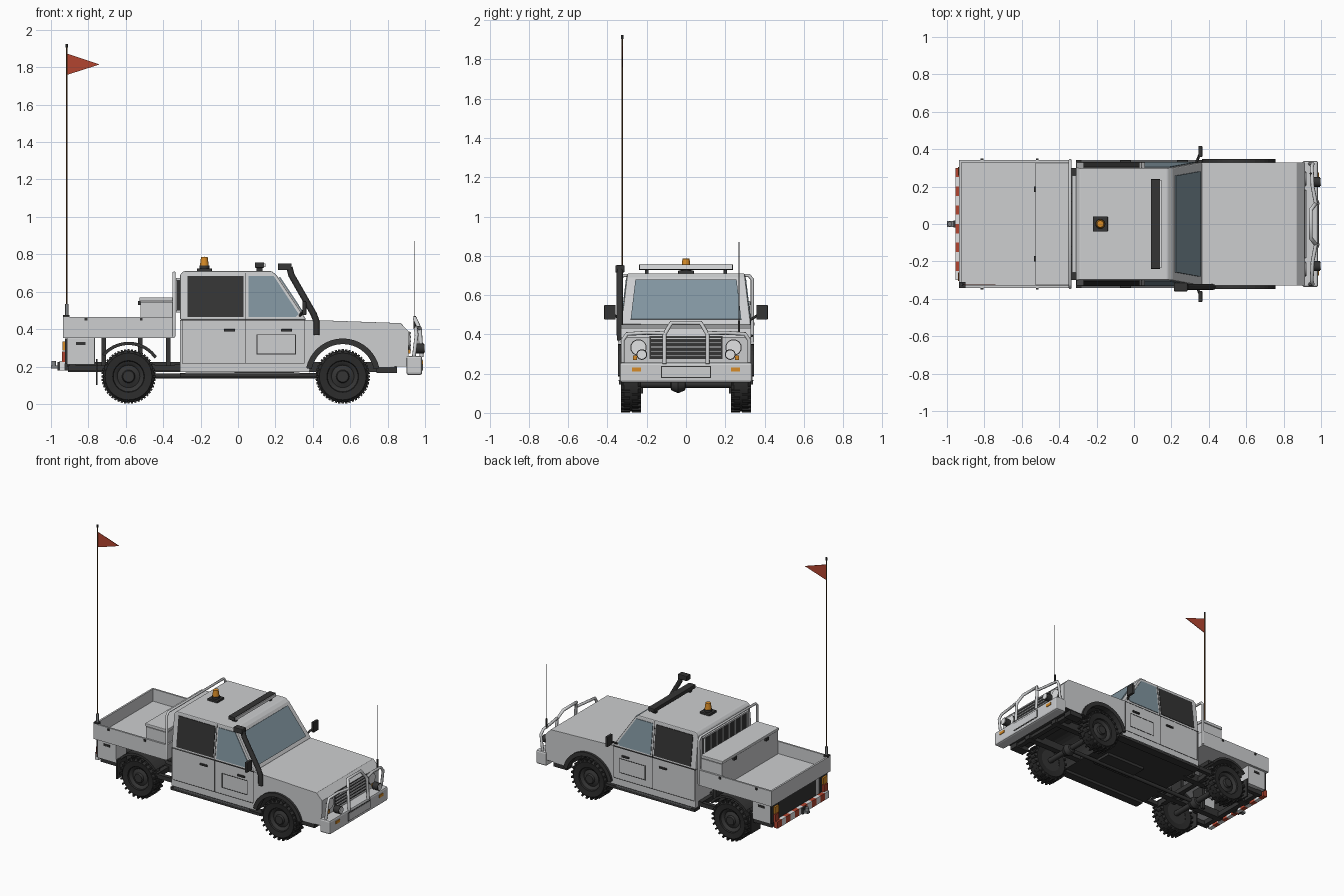
import bpy, bmesh, math
from mathutils import Matrix, Vector

cube = bpy.data.objects.get("Cube")
if cube:
    bpy.data.objects.remove(cube)


def material(name, r, g, b):
    m = bpy.data.materials.new(name)
    m.use_nodes = True
    m.diffuse_color = (r, g, b, 1)
    m.node_tree.nodes["Principled BSDF"].inputs["Base Color"].default_value = (r, g, b, 1)
    return m


body = material("body grey", .61, .62, .63)
dark = material("dark plastic", .035, .035, .035)
rubber = material("tyre rubber", .024, .024, .024)
metal = material("metal grey", .22, .23, .24)
glass = material("window glass", .22, .3, .35)
orange = material("amber", .68, .26, .02)
red = material("signal red", .45, .06, .03)
brown = material("brown rod", .11, .05, .015)
lens = material("lens white", .75, .76, .77)


def finish(name, bm, mat, bevel=0, smooth=False):
    bmesh.ops.recalc_face_normals(bm, faces=bm.faces)
    mesh = bpy.data.meshes.new(name)
    bm.to_mesh(mesh)
    bm.free()
    mesh.materials.append(mat)
    ob = bpy.data.objects.new(name, mesh)
    bpy.context.collection.objects.link(ob)
    if bevel:
        mod = ob.modifiers.new("Bevel", "BEVEL")
        mod.width, mod.segments, mod.limit_method = bevel, 2, "ANGLE"
    if smooth:
        bpy.ops.object.select_all(action="DESELECT")
        bpy.context.view_layer.objects.active = ob
        ob.select_set(True)
        bpy.ops.object.shade_smooth_by_angle(angle=math.radians(35))
    return ob


def prism(name, mat, points, y_a, y_b, bevel=0):
    """Side profile in x and z, extruded across y; widths may depend on z."""
    bm = bmesh.new()
    rings = []
    for y in (y_a, y_b):
        rings.append([bm.verts.new((x, y(z) if callable(y) else y, z)) for x, z in points])
        bm.faces.new(rings[-1])
    for i in range(len(points)):
        bm.faces.new((rings[0][i - 1], rings[0][i], rings[1][i], rings[1][i - 1]))
    return finish(name, bm, mat, bevel)


def box(name, mat, x, y, z, bevel=0):
    outline = [(x[0], z[0]), (x[1], z[0]), (x[1], z[1]), (x[0], z[1])]
    return prism(name, mat, outline, y[0], y[1], bevel)


def lathe(name, mat, profile, center, axis, steps=28):
    """Revolve (radius, height) pairs around an axis through the centre."""
    bm = bmesh.new()
    verts = [bm.verts.new((r, 0, h)) for r, h in profile]
    edges = [bm.edges.new(pair) for pair in zip(verts, verts[1:])]
    bmesh.ops.spin(bm, geom=verts + edges, cent=(0, 0, 0), axis=(0, 0, 1),
                   angle=math.tau, steps=steps, use_duplicate=False)
    bmesh.ops.remove_doubles(bm, verts=bm.verts, dist=.0003)
    turn = Vector(axis).to_track_quat("Z", "Y").to_matrix().to_4x4()
    bm.transform(Matrix.Translation(center) @ turn)
    return finish(name, bm, mat, smooth=True)


def disc(name, mat, center, axis, radius, depth, steps=20):
    return lathe(name, mat, [(0, 0), (radius, 0), (radius, depth), (0, depth)], center, axis, steps)


def tube(name, mat, points, radius):
    curve = bpy.data.curves.new(name, "CURVE")
    curve.dimensions, curve.bevel_depth = "3D", radius
    curve.bevel_resolution, curve.use_fill_caps = 2, True
    spline = curve.splines.new("POLY")
    spline.points.add(len(points) - 1)
    for p, co in zip(spline.points, points):
        p.co = (*co, 1)
    ob = bpy.data.objects.new(name, curve)
    bpy.context.collection.objects.link(ob)
    bpy.ops.object.select_all(action="DESELECT")
    bpy.context.view_layer.objects.active = ob
    ob.select_set(True)
    bpy.ops.object.convert(target="MESH")
    ob.data.materials.clear()
    ob.data.materials.append(mat)


def arc(cx, cz, radius, start, end, count=18):
    angles = [math.radians(start + (end - start) * i / count) for i in range(count + 1)]
    return [(cx + radius * math.cos(a), cz + radius * math.sin(a)) for a in angles]


FRONT, REAR, HUB = .56, -.585, .147

# Lower body with full-width front wheel arch, dark underneath
shell = prism("lower_body", body,
              [(-.31, .17), (.38, .17)] + arc(FRONT, .15, .18, 174, 15) +
              [(.91, .2), (.915, .385), (.87, .432), (.36, .45), (-.31, .45)], -.33, .33, .008)
shell.data.materials.append(dark)
for f in shell.data.polygons:
    near_arch = math.hypot(f.center.x - FRONT, f.center.z - .15) < .19
    if abs(f.normal.y) < .5 and (f.normal.z < -.5 or near_arch):
        f.material_index = 1


# Tapered cab with roof
def half(z):
    return .33 - .12 * (z - .45)


def side(s, offset=0):
    return lambda z: s * (half(z) + offset)


prism("cab", body, [(-.31, .45), (.365, .45), (.205, .69), (.18, .71), (-.29, .71), (-.31, .69)],
      side(-1), side(1), .006)
prism("windscreen", glass, [(.352, .475), (.219, .675), (.225, .679), (.358, .479)],
      side(-1, -.045), side(1, -.045))
for s in (-1, 1):
    prism("rear_door_window", dark, [(-.27, .465), (.03, .465), (.03, .685), (-.27, .685)],
          side(s, -.004), side(s, .004))
    prism("front_door_window", glass, [(.055, .465), (.31, .465), (.325, .48), (.19, .685), (.055, .685)],
          side(s, -.004), side(s, .004))
    prism("window_divider_seam", dark, [(.04, .45), (.043, .45), (.043, .7), (.04, .7)],
          side(s, -.003), side(s, .002))
    y = (s * .32, s * .332)
    for x in (-.3, .04, .355):
        box("door_seam", dark, (x, x + .003), y, (.22, .45))
    box("belt_seam", dark, (-.31, .36), y, (.447, .45))
    box("door_bottom_seam", dark, (-.3, .355), y, (.217, .22))
    # Outlined door panel and handles
    for z in (.265, .368):
        box("door_panel_edge", dark, (.1, .31), y, (z, z + .004))
    for x in (.1, .306):
        box("door_panel_edge", dark, (x, x + .004), y, (.265, .37))
    for x in (-.075, .23):
        box("door_handle", dark, (x, x + .06), (s * .325, s * .34), (.387, .4), .003)
    box("side_step", dark, (-.31, .42), (s * .28, s * .342), (.145, .165))
    box("step_tread", metal, (-.28, .33), (s * .335, s * .343), (.163, .168))
    # Front flares, lower fender trim and rear mudguards
    prism("front_flare", dark, arc(FRONT, .15, .2, 168, 12) + arc(FRONT, .15, .17, 12, 168),
          s * .3, s * .347)
    box("fender_trim", dark, (.74, .85), (s * .26, s * .325), (.165, .203))
    prism("rear_mudguard", dark, arc(REAR, HUB, .185, 140, 35) + arc(REAR, HUB, .168, 35, 140),
          s * .21, s * .338)
    box("mud_flap", dark, (-.76, -.75), (s * .22, s * .33), (.1, .24))
    # Mirrors
    tube("mirror_arm", dark, [(.33, s * .32, .47), (.35, s * .37, .5)], .007)
    box("mirror", dark, (.345, .365), (s * .358, s * .417), (.475, .55), .004)

# Rear cab window behind upright bars
box("rear_window", dark, (-.325, -.3), (-.25, .25), (.5, .66))
for i in range(8):
    y = -.245 + i * .07
    box("window_bar", body, (-.332, -.322), (y - .005, y + .005), (.5, .66))
for z in (.49, .66):
    box("window_bar_rail", body, (-.332, -.31), (-.26, .26), (z, z + .012))
tube("headboard_hoop", body, [(-.342, -.338, .36), (-.342, -.338, .68), (-.342, -.32, .7),
                              (-.342, .32, .7), (-.342, .338, .68), (-.342, .338, .36)], .009)

# Open tray and storage chest
box("tray_floor", body, (-.93, -.34), (-.335, .335), (.355, .375))
for s in (-1, 1):
    box("tray_side", body, (-.935, -.34), (s * .33, s * .343), (.352, .465))
    for x in (-.82, -.525):
        box("tray_latch", dark, (x, x + .015), (s * .34, s * .35), (.445, .46))
    box("chest_latch", dark, (-.535, -.52), (s * .17, s * .2), (.53, .55))
for x in (-.935, -.353):
    box("tray_end", body, (x, x + .013), (-.34, .34), (.352, .465))
box("storage_chest", body, (-.52, -.35), (-.325, .325), (.37, .545))
box("chest_lid", body, (-.527, -.348), (-.328, .328), (.548, .57), .004)

# Under-tray boxes, posts and lamps
for s in (-1, 1):
    box("under_tray_box", body, (-.915, -.765), (s * .2, s * .325), (.21, .355), .004)
    box("box_lock", dark, (-.865, -.815), (s * .32, s * .33), (.315, .33))
    box("rear_lamp_panel", dark, (-.925, -.912), (s * .24, s * .325), (.215, .35))
    box("tail_lamp", red, (-.94, -.92), (s * .26, s * .305), (.225, .28))
    box("rear_indicator", orange, (-.938, -.92), (s * .26, s * .305), (.285, .335))
    for x in (-.73, -.535, -.385):
        box("tray_post", dark, (x, x + .025), (s * .1, s * .2), (.18, .356))
    box("chassis_rail", dark, (-.91, .85), (s * .12, s * .165), (.17, .225))
    box("outer_rail", dark, (-.91, -.31), (s * .27, s * .3), (.175, .205))
box("tray_rear_panel", dark, (-.915, -.9), (-.24, .24), (.2, .355))
for x in (-.9, -.48, -.34, .1, .8):
    box("chassis_crossbar", dark, (x, x + .035), (-.3, .3), (.175, .21))

# Striped rear bumper and tow hitch
for i in range(12):
    y = -.3 + i * .05
    box("bumper_stripe", red if i % 2 else lens, (-.955, -.925), (y, y + .05), (.18, .23))
box("tow_bar", dark, (-.965, -.9), (-.02, .02), (.18, .225))
box("tow_tongue", metal, (-1, -.95), (-.015, .015), (.19, .205))
disc("tow_ball", metal, (-.985, 0, .2), (0, 0, 1), .013, .03)

# Wheels with lugged tyres, axles and drive line
for x in (FRONT, REAR):
    tube("axle", dark, [(x, -.25, HUB), (x, .25, HUB)], .02)
    lathe("differential", dark, [(0, -.045), (.03, -.035), (.045, 0), (.03, .035), (0, .045)],
          (x, -.04, .145), (0, 1, 0), 16)
    for s in (-1, 1):
        mid = (x, s * .28, HUB)
        lathe("tyre", rubber, [(.08, -.045), (.125, -.05), (.139, -.035), (.139, .035),
                               (.125, .05), (.085, .045), (.08, .03)], mid, (0, s, 0), 32)
        lathe("wheel_rim", dark, [(0, -.04), (.083, -.04), (.083, .035), (.07, .03), (.06, .02),
                                  (.035, .03), (.03, .045), (0, .045)], mid, (0, s, 0))
        bm = bmesh.new()
        for i in range(48):
            turn = Matrix.Rotation(math.tau * i / 48, 4, "Y")
            place = Matrix.Translation((0, .028 if i % 2 else -.028, .138))
            size = Matrix.Diagonal((.012, .046, .015, 1))
            bmesh.ops.create_cube(bm, size=1, matrix=Matrix.Translation(mid) @ turn @ place @ size)
        finish("tyre_lugs", bm, rubber)
tube("drive_shaft", dark, [(REAR, -.04, .15), (FRONT, -.04, .15)], .014)
box("gearbox", dark, (-.02, .3), (-.08, .08), (.15, .24))

# Nose: grille, lamps and bumper
box("grille", dark, (.905, .918), (-.185, .185), (.275, .388))
for i in range(5):
    z = .287 + i * .022
    box("grille_slat", body, (.91, .926), (-.18, .18), (z, z + .009))
box("front_bumper", body, (.9, .985), (-.338, .338), (.155, .257), .012)
box("plate_outline", dark, (.98, .987), (-.128, .128), (.177, .238))
box("blank_plate", body, (.98, .989), (-.123, .123), (.182, .233))
for s in (-1, 1):
    disc("headlight_ring", dark, (.9, s * .242, .333), (1, 0, 0), .042, .018)
    disc("headlight", lens, (.9, s * .242, .333), (1, 0, 0), .037, .023)
    disc("spotlight", dark, (.95, s * .225, .297), (1, 0, 0), .027, .045)
    disc("spotlight_lens", lens, (.97, s * .225, .297), (1, 0, 0), .022, .03)
    box("nose_indicator", orange, (.905, .922), (s * .25, s * .27), (.27, .292))
    box("bumper_indicator", orange, (.98, .99), (s * .23, s * .275), (.212, .232))
    # Bull bar side loops
    tube("bull_bar_loop", body, [(.94, s * .322, .25), (.955, s * .322, .37), (.95, s * .3, .402),
                                 (.955, s * .2, .408), (.972, s * .11, .405)], .01)
tube("bull_bar_hoop", body, [(.982, -.11, .25), (.972, -.11, .4), (.945, -.075, .458),
                             (.945, .075, .458), (.972, .11, .4), (.982, .11, .25)], .011)
tube("radio_aerial_base", dark, [(.945, .27, .4), (.945, .27, .47)], .006)
tube("radio_aerial", metal, [(.945, .27, .46), (.945, .27, .87)], .002)

# Snorkel
tube("snorkel_pipe", dark, [(.42, -.335, .37), (.42, -.337, .44), (.405, -.337, .48),
                            (.285, -.337, .69), (.275, -.337, .73)], .017)
box("snorkel_head", dark, (.213, .287), (-.36, -.313), (.715, .752), .005)

# Roof light bar and beacon
box("light_bar", dark, (.09, .14), (-.24, .24), (.728, .756), .004)
box("light_bar_lens", lens, (.138, .146), (-.235, .235), (.732, .752))
for y in (-.2, .2):
    box("light_bar_mount", dark, (.1, .13), (y - .01, y + .01), (.705, .73))
box("beacon_base", dark, (-.22, -.14), (-.04, .04), (.705, .725), .003)
disc("beacon_collar", dark, (-.18, 0, .72), (0, 0, 1), .027, .02)
lathe("beacon", orange, [(0, 0), (.024, 0), (.018, .048), (0, .05)], (-.18, 0, .737), (0, 0, 1), 20)

# Whip pole with pennant
box("whip_bracket", dark, (-.935, -.9), (-.342, -.31), (.46, .475))
tube("whip_base", metal, [(-.915, -.325, .47), (-.915, -.325, .535)], .009)
tube("whip_pole", brown, [(-.915, -.325, .5), (-.915, -.325, 1.91)], .004)
tube("whip_tip", dark, [(-.915, -.325, 1.905), (-.915, -.325, 1.925)], .006)
prism("pennant", red, [(-.912, 1.76), (-.74, 1.815), (-.912, 1.872)], -.327, -.323)
